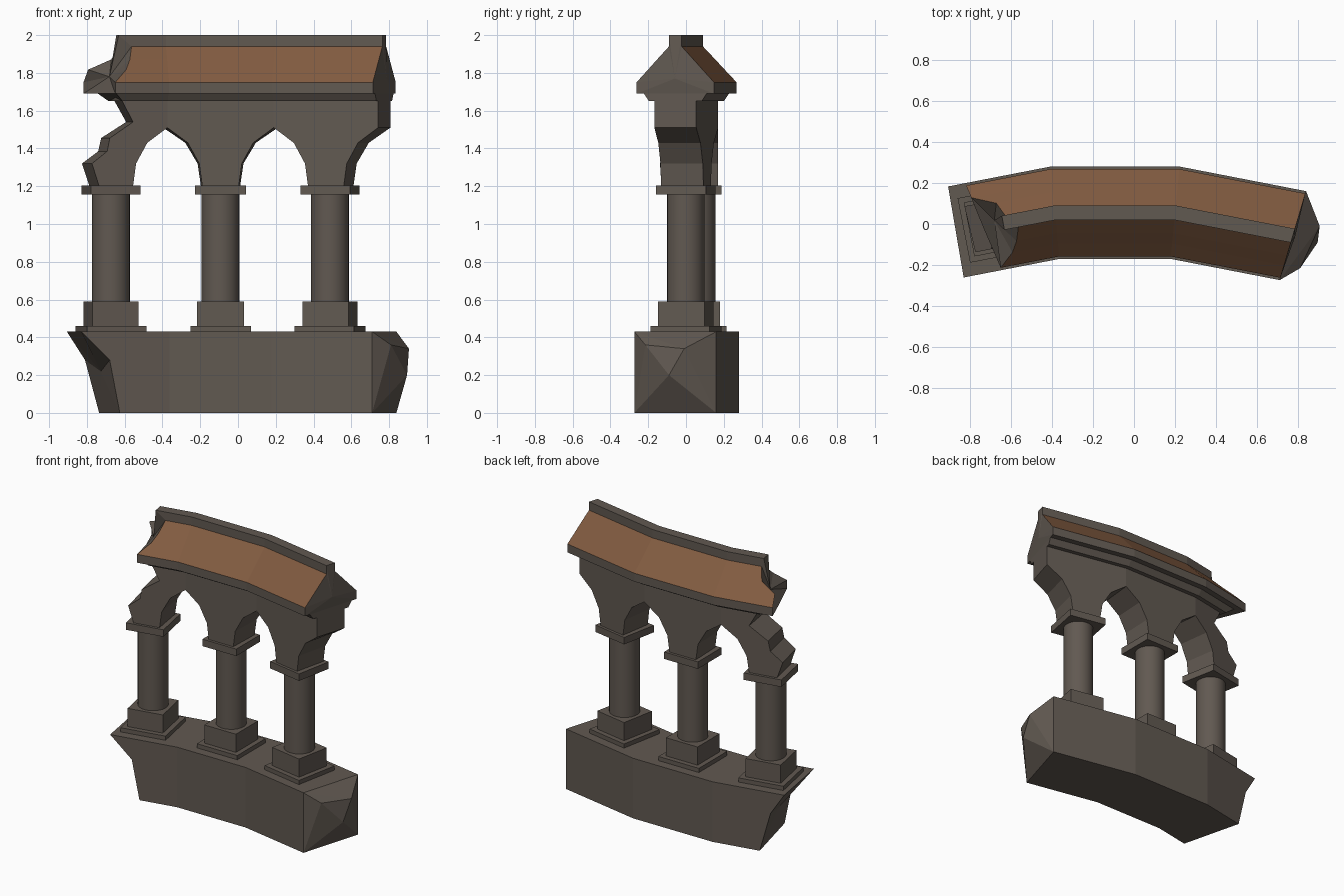
import bpy, bmesh, math
from mathutils import Matrix, Vector

if "Cube" in bpy.data.objects:
    bpy.data.objects.remove(bpy.data.objects["Cube"])

# The arcade follows an arc: three straight bays, each turned 11 degrees
L = 0.585
STEP = math.radians(11)
TAN = math.tan(STEP / 2)
R = L / 2 / TAN
CX, CY = -0.0925, 0.055


def material(name, rgb):
    m = bpy.data.materials.new(name)
    m.diffuse_color = (*rgb, 1)
    m.use_nodes = True
    m.node_tree.nodes["Principled BSDF"].inputs["Base Color"].default_value = m.diffuse_color
    return m


STONE = material("grey_stone", (0.12, 0.10, 0.083))
TILE = material("brown_tile", (0.225, 0.107, 0.053))


def warp(s, v, z):
    """Arc position: s along the arcade, v outward from its centreline."""
    k = max(-1, min(1, round(s / L)))
    t = (s - k * L) * (1 + 2 * v * TAN / L)
    c, n = math.cos(k * STEP), math.sin(k * STEP)
    return Vector((CX + t * c + (R + v) * n, CY - R - t * n + (R + v) * c, z))


def finish(bm, name, smooth=False):
    bmesh.ops.recalc_face_normals(bm, faces=bm.faces)
    me = bpy.data.meshes.new(name)
    bm.to_mesh(me)
    bm.free()
    ob = bpy.data.objects.new(name, me)
    bpy.context.collection.objects.link(ob)
    me.materials.append(STONE)
    me.materials.append(TILE)
    if smooth:
        for p in me.polygons:
            p.use_smooth = len(p.vertices) == 4
    return ob


def sweep(name, profile, left, left_mid, right_mid, tiled=()):
    """Profile of (v, z) swept along the arc; broken left end, mitred right end."""
    bm = bmesh.new()
    n = len(profile)
    stations = [left] + [[s] * n for s in (-L / 2, L / 2, 1.5 * L)]
    rings = [[bm.verts.new(warp(s, *p)) for s, p in zip(st, profile)] for st in stations]
    for a, b in zip(rings, rings[1:]):
        for i in range(n):
            j = (i + 1) % n
            f = bm.faces.new((a[i], a[j], b[j], b[i]))
            f.material_index = 1 if i in tiled else 0
    for ring, mid in ((rings[0], left_mid), (rings[-1], right_mid)):
        c = bm.verts.new(warp(*mid))
        for i in range(n):
            bm.faces.new((ring[i], ring[(i + 1) % n], c))
    return finish(bm, name)


# Base wall with an undercut, broken left end
sweep("base_wall",
      [(-.225, 0), (-.225, .28), (-.225, .43), (.225, .43), (.225, .28), (.225, 0)],
      [-.581, -.64, -.806, -.766, -.675, -.604], (-.64, 0, .22), (1.5 * L, 0, .2))

# Faceted rough stone on the right end of the base
bm = bmesh.new()
for v in (-.225, .225):
    for z in (0, .43):
        bm.verts.new(warp(1.5 * L, v, z))
for p in ((.895, -.09, .2), (.905, -.01, .34), (.81, -.215, .36)):
    bm.verts.new(p)
bmesh.ops.convex_hull(bm, input=bm.verts)
finish(bm, "rough_base_end")

# Moulding under the roof
sweep("cornice", [(-.145, 1.65), (-.172, 1.69), (.172, 1.69), (.145, 1.65)],
      [-.55, -.59, -.62, -.57], (-.56, 0, 1.67), (1.5 * L, 0, 1.67))

# Roof with tiled slopes and a stone ridge
sweep("roof",
      [(-.213, 1.69), (-.213, 1.75), (-.15, 1.817), (-.1, 1.871), (-.035, 1.94),
       (-.035, 2), (.035, 2), (.035, 1.94), (.1, 1.871), (.15, 1.817),
       (.213, 1.75), (.213, 1.69), (0, 1.69)],
      [-.605, -.605, -.53, -.50, -.48, -.55, -.55, -.535, -.565, -.675,
       -.685, -.685, -.65],
      (-.59, .02, 1.78), (1.5 * L + .012, 0, 1.77), tiled=(1, 2, 3, 7, 8, 9))

# Pointed-arch wall, one planar outline per bay, left bay broken off
half = [(.1, 1.2), (.117, 1.32), (.18, 1.43), (L / 2, 1.51), (L / 2, 1.65)]
broken = [(-.09, 1.2), (-.13, 1.32), (-.045, 1.385), (-.03, 1.455), (.1, 1.54), (.04, 1.65)]
bm = bmesh.new()
for k in (-1, 0, 1):
    left = broken if k < 0 else [(-s, z) for s, z in half]
    outline = half + left[::-1]
    sides = []
    for v in (-.115, .115):
        # nudge towards the bay centre picks the right bay at the joints
        sides.append([bm.verts.new(warp(k * L + s * .99999, v, z)) for s, z in outline])
        bm.faces.new(sides[-1])
    n = len(outline)
    for i in range(n):
        j = (i + 1) % n
        a, b = outline[i][0], outline[j][0]
        joint = a == b and ((a > 0 and k < 1) or (a < 0 and k > -1))
        if not joint:
            bm.faces.new((sides[0][i], sides[0][j], sides[1][j], sides[1][i]))
bmesh.ops.remove_doubles(bm, verts=bm.verts, dist=.0005)
finish(bm, "arch_wall")


def block(name, k, half_width, z0, z1):
    bm = bmesh.new()
    m = (Matrix.Translation(warp(k * L, 0, (z0 + z1) / 2)) @ Matrix.Rotation(-k * STEP, 4, 'Z')
         @ Matrix.Diagonal((2 * half_width, 2 * half_width, z1 - z0, 1)))
    bmesh.ops.create_cube(bm, size=1, matrix=m)
    finish(bm, name)


# Three columns with stepped plinths and square capitals
for k, side in ((-1, "left"), (0, "middle"), (1, "right")):
    block(side + "_footing", k, .16, .43, .46)
    block(side + "_plinth", k, .125, .46, .59)
    block(side + "_capital", k, .134, 1.155, 1.205)
    bm = bmesh.new()
    bmesh.ops.create_cone(bm, cap_ends=True, segments=24, radius1=.1, radius2=.1,
                          depth=.565, matrix=Matrix.Translation(warp(k * L, 0, .8725)))
    finish(bm, side + "_column", smooth=True)
